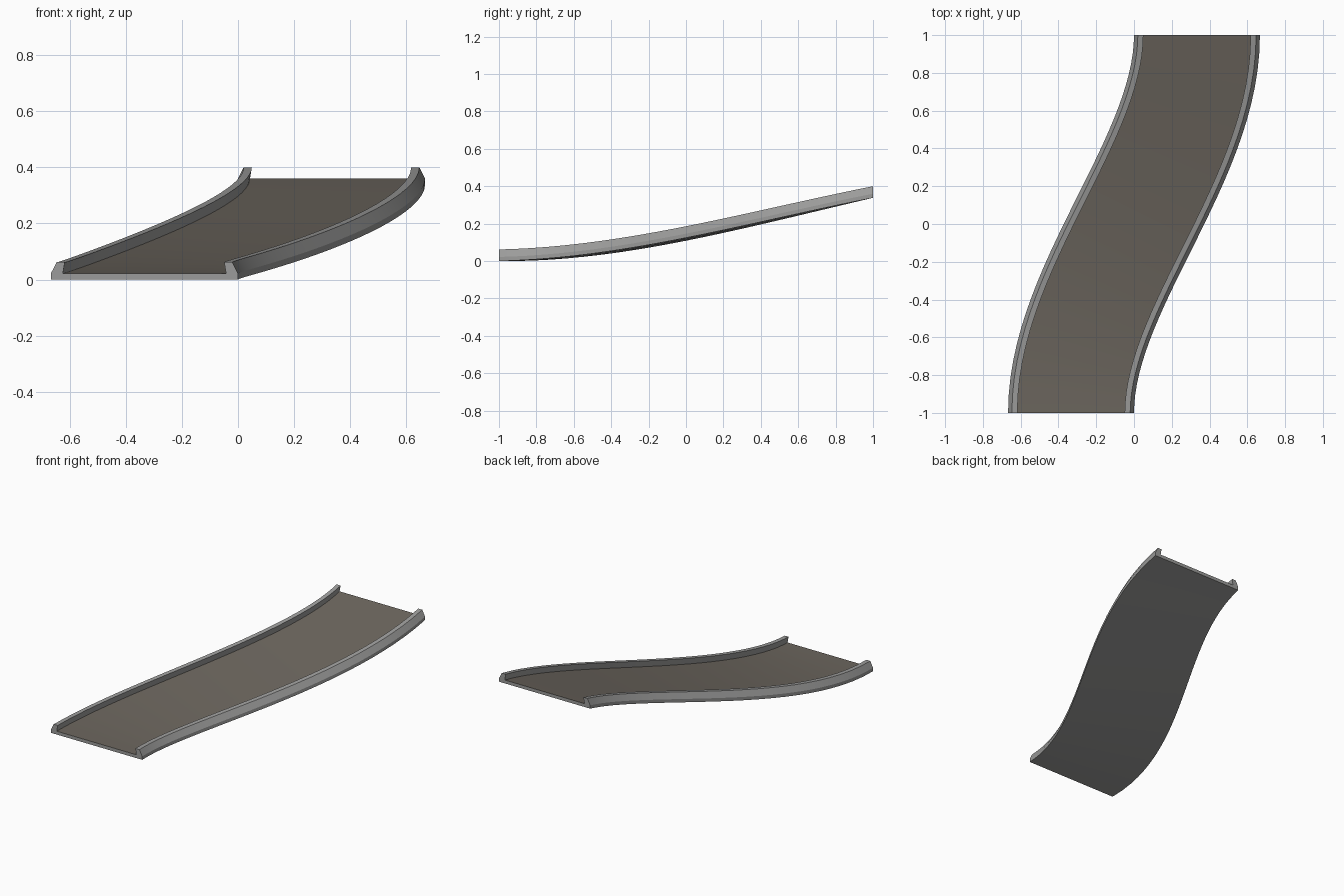
import bpy, bmesh, math

if "Cube" in bpy.data.objects:
    bpy.data.objects.remove(bpy.data.objects["Cube"])

STEPS = 28
HALF = 1 / 3
RISE = 0.338


def material(name, rgb):
    m = bpy.data.materials.new(name)
    m.diffuse_color = (*rgb, 1)
    m.use_nodes = True
    m.node_tree.nodes["Principled BSDF"].inputs["Base Color"].default_value = m.diffuse_color
    return m


grey = material("rail grey", (0.33, 0.33, 0.325))
brown = material("floor brown grey", (0.15, 0.133, 0.112))


def height(y):
    # flat at the low end, climbing steadily at the high end
    t = (y + 1) / 2
    return RISE * (3 * t**2 - 2 * t**3) + 0.42 * (t**3 - t**2)


def place(y0, side, up):
    # point of the cross-section, square to an S-shaped centre line
    cx = HALF * (1.5 * y0 - 0.5 * y0**3)
    a = math.atan(0.5 * (1 - y0 * y0))
    x = cx + side * math.cos(a)
    y = y0 - side * math.sin(a)
    bank = 0.008 * (side / HALF) * (1 - y0 * y0)
    return x, y, max(0, height(y) + bank + up)


# right half of the channel cross-section, mirrored for the left
right = [(HALF, 0), (HALF, 0.022), (0.313, 0.062), (0.284, 0.062), (0.291, 0.022)]
section = right + [(-s, u) for s, u in reversed(right)]
n = len(section)
FLOOR_EDGE = len(right) - 1

bm = bmesh.new()
rings = []
for i in range(STEPS + 1):
    y0 = -1 + 2 * i / STEPS
    rings.append([bm.verts.new(place(y0, s, u)) for s, u in section])
for a, b in zip(rings, rings[1:]):
    for k in range(n):
        f = bm.faces.new((a[k], a[(k + 1) % n], b[(k + 1) % n], b[k]))
        f.material_index = 1 if k == FLOOR_EDGE else 0

# end caps
bm.faces.new(rings[0])
bm.faces.new(list(reversed(rings[-1])))
bmesh.ops.recalc_face_normals(bm, faces=bm.faces)

mesh = bpy.data.meshes.new("curved_ramp")
bm.to_mesh(mesh)
bm.free()
mesh.materials.append(grey)
mesh.materials.append(brown)
ramp = bpy.data.objects.new("curved_ramp", mesh)
bpy.context.collection.objects.link(ramp)
bpy.context.view_layer.objects.active = ramp
ramp.select_set(True)
bpy.ops.object.shade_smooth_by_angle(angle=math.radians(25))
